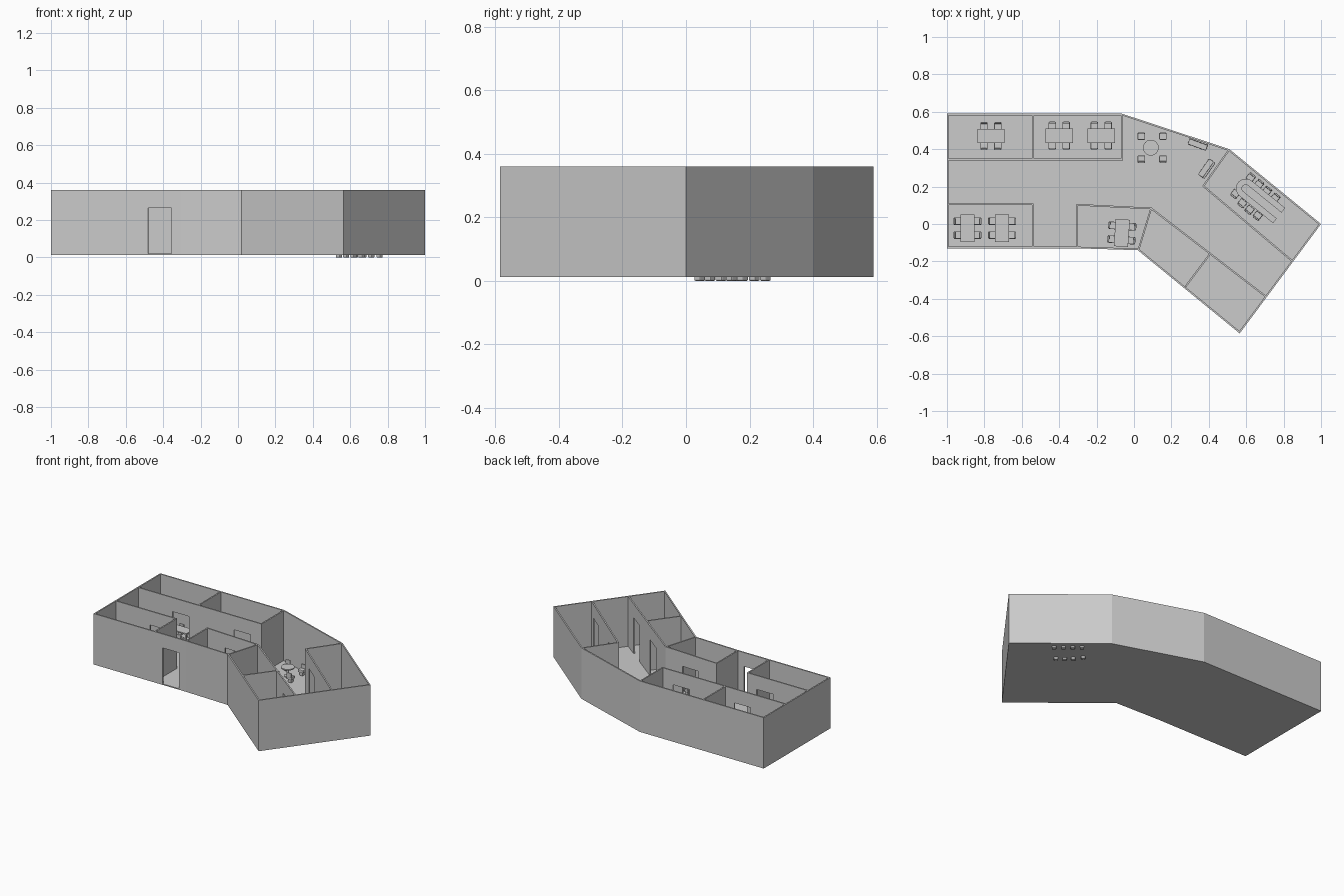
import bpy, bmesh, math
from mathutils import Vector, Matrix

if "Cube" in bpy.data.objects:
    bpy.data.objects.remove(bpy.data.objects["Cube"])

BASE, FLOOR, DOOR, TOP, T = 0.013, 0.02, 0.265, 0.36, 0.009


def prism(bm, pts, z0, z1):
    """Extrude a counter-clockwise outline from z0 to z1."""
    face = bm.faces.new([bm.verts.new((p[0], p[1], z0)) for p in pts])
    out = bmesh.ops.extrude_face_region(bm, geom=[face], use_keep_orig=True)
    verts = [g for g in out["geom"] if isinstance(g, bmesh.types.BMVert)]
    bmesh.ops.translate(bm, verts=verts, vec=(0, 0, z1 - z0))


def finish(bm, name, matrix=Matrix(), bevel=0):
    bmesh.ops.recalc_face_normals(bm, faces=bm.faces)
    me = bpy.data.meshes.new(name)
    bm.to_mesh(me)
    bm.free()
    ob = bpy.data.objects.new(name, me)
    bpy.context.collection.objects.link(ob)
    ob.matrix_world = matrix
    if bevel:
        m = ob.modifiers.new("soft_edges", "BEVEL")
        m.width, m.segments = bevel, 2
    return ob


def place(x, y, angle, z=0):
    return Matrix.Translation((x, y, z)) @ Matrix.Rotation(math.radians(angle), 4, "Z")


def rect(x0, y0, x1, y1):
    return [(x0, y0), (x1, y0), (x1, y1), (x0, y1)]


def wall(name, a0, a1, b0, b1, doors=()):
    """Wall between side a (a0-a1) and side b (b0-b1), door gaps as fractions."""
    a0, a1, b0, b1 = (Vector(p) for p in (a0, a1, b0, b1))
    quad = lambda s, e: [a0.lerp(a1, s), a0.lerp(a1, e), b0.lerp(b1, e), b0.lerp(b1, s)]
    bm, t = bmesh.new(), 0
    for s, e in doors:
        prism(bm, quad(t, s), BASE, TOP)
        prism(bm, quad(s, e), DOOR, TOP)
        prism(bm, quad(s, e), BASE, FLOOR)
        t = e
    prism(bm, quad(t, 1), BASE, TOP)
    finish(bm, name)


# outer shell with mitred corners, and floor
outline = [Vector(p) for p in [(-1, 0.59), (-1, -0.13), (-0.305, -0.13), (0.02, -0.14),
                               (0.565, -0.585), (1, 0), (0.51, 0.40), (-0.065, 0.59)]]
n = len(outline)
inner = []
for i, p in enumerate(outline):
    d0 = (p - outline[i - 1]).normalized()
    d1 = (outline[(i + 1) % n] - p).normalized()
    n0, n1 = Vector((-d0.y, d0.x)), Vector((-d1.y, d1.x))
    inner.append(p + (n0 + n1) * T / (1 + n0.dot(n1)))
for i in range(n):
    j = (i + 1) % n
    entrance = [(0.52 / 0.695, 0.645 / 0.695)] if i == 1 else []
    wall("outer_wall", outline[i], outline[j], inner[i], inner[j], entrance)
bm = bmesh.new()
prism(bm, outline, BASE, FLOOR)
finish(bm, "floor")

# inner partitions: start, end, door spans as distances along the wall
partitions = [
    ((-0.995, 0.345), (-0.06, 0.345), [(0.262, 0.385), (0.725, 0.85)]),
    ((-0.54, 0.345), (-0.54, 0.585), []),
    ((-0.065, 0.345), (-0.065, 0.585), []),
    ((-0.995, 0.105), (-0.536, 0.105), [(0.262, 0.385)]),
    ((-0.54, -0.125), (-0.54, 0.105), []),
    ((-0.303, -0.125), (-0.303, 0.105), []),
    ((-0.307, 0.103), (0.092, 0.083), [(0.145, 0.268)]),
    ((0.025, -0.135), (0.092, 0.085), []),
    ((0.09, 0.085), (0.705, -0.388), [(0.20, 0.323), (0.535, 0.658)]),
    ((0.41, -0.155), (0.275, -0.335), []),
    ((0.507, 0.395), (0.37, 0.202), []),
    ((0.368, 0.205), (0.845, -0.197), [(0.09, 0.213), (0.46, 0.583)]),
]
for a, b, doors in partitions:
    a, b = Vector(a), Vector(b)
    d = b - a
    off = Vector((d.y, -d.x)).normalized() * T / 2
    wall("partition", a + off, b + off, a - off, b - off,
         [(s / d.length, e / d.length) for s, e in doors])


# furniture
def chair(matrix):
    """Small armless chair, back on local +y."""
    bm = bmesh.new()
    prism(bm, rect(-0.02, -0.02, 0.02, 0.018), 0.022, 0.042)
    prism(bm, rect(-0.018, 0.010, 0.018, 0.02), 0.036, 0.068)
    prism(bm, rect(-0.013, -0.013, 0.013, 0.013), 0, 0.024)
    finish(bm, "chair", matrix, 0.004)


def chairs4(matrix, dx, dy):
    for sx in (-1, 1):
        for sy in (-1, 1):
            chair(matrix @ place(sx * dx, sy * dy, 0 if sy > 0 else 180))


def desk(x, y, angle):
    m = place(x, y, angle, FLOOR)
    bm = bmesh.new()
    prism(bm, rect(-0.073, -0.038, 0.073, 0.038), 0.062, 0.07)
    for sx in (-1, 1):
        for sy in (-1, 1):
            cx, cy = sx * 0.066, sy * 0.031
            prism(bm, rect(cx - 0.004, cy - 0.004, cx + 0.004, cy + 0.004), 0, 0.064)
    finish(bm, "desk", m)
    chairs4(m, 0.037, 0.055)


def disc(r, a0=0, a1=360, steps=24):
    return [(r * math.cos(math.radians(a0 + (a1 - a0) * k / steps)),
             r * math.sin(math.radians(a0 + (a1 - a0) * k / steps))) for k in range(steps)]


for x, y, angle in [(-0.765, 0.47, 0), (-0.40, 0.472, 0), (-0.175, 0.472, 0),
                    (-0.89, -0.022, 90), (-0.705, -0.022, 90), (-0.065, -0.048, 86)]:
    desk(x, y, angle)

# round table in the lounge
m = place(0.09, 0.408, 0, FLOOR)
bm = bmesh.new()
prism(bm, disc(0.042), 0.056, 0.064)
prism(bm, disc(0.007, steps=12), 0.004, 0.058)
prism(bm, disc(0.024), 0, 0.005)
finish(bm, "round_table", m)
chairs4(place(0.097, 0.408, 0, FLOOR), 0.058, 0.062)

# sofas
for x, y, angle in [(0.342, 0.428, -20), (0.388, 0.296, -125)]:
    bm = bmesh.new()
    prism(bm, rect(-0.052, -0.02, 0.052, 0.02), 0, 0.035)
    prism(bm, rect(-0.052, 0.010, 0.052, 0.022), 0, 0.065)
    finish(bm, "sofa", place(x, y, angle, FLOOR), 0.004)

# U-shaped meeting table, arms along local +x
m = place(0.597, 0.19, -39, FLOOR)
outer = [(0.23, 0.052)] + disc(0.052, 90, 270, 16) + [(0, -0.052), (0.23, -0.052)]
inside = [(0.23, 0.020)] + disc(0.020, 90, 270, 16) + [(0, -0.020), (0.23, -0.020)]
bm = bmesh.new()
prism(bm, outer + inside[::-1], 0.062, 0.07)
for x in (0.0, 0.2):
    for y in (-0.036, 0.036):
        prism(bm, rect(x - 0.004, y - 0.004, x + 0.004, y + 0.004), 0, 0.064)
finish(bm, "meeting_table", m)

# meeting chairs, set low so their feet show under the floor
for x, y in [(0.625, 0.25), (0.67, 0.215), (0.712, 0.178), (0.757, 0.142)]:
    chair(place(x, y, -39))
for x, y in [(0.54, 0.16), (0.578, 0.11), (0.617, 0.075), (0.66, 0.043)]:
    chair(place(x, y, 141))
